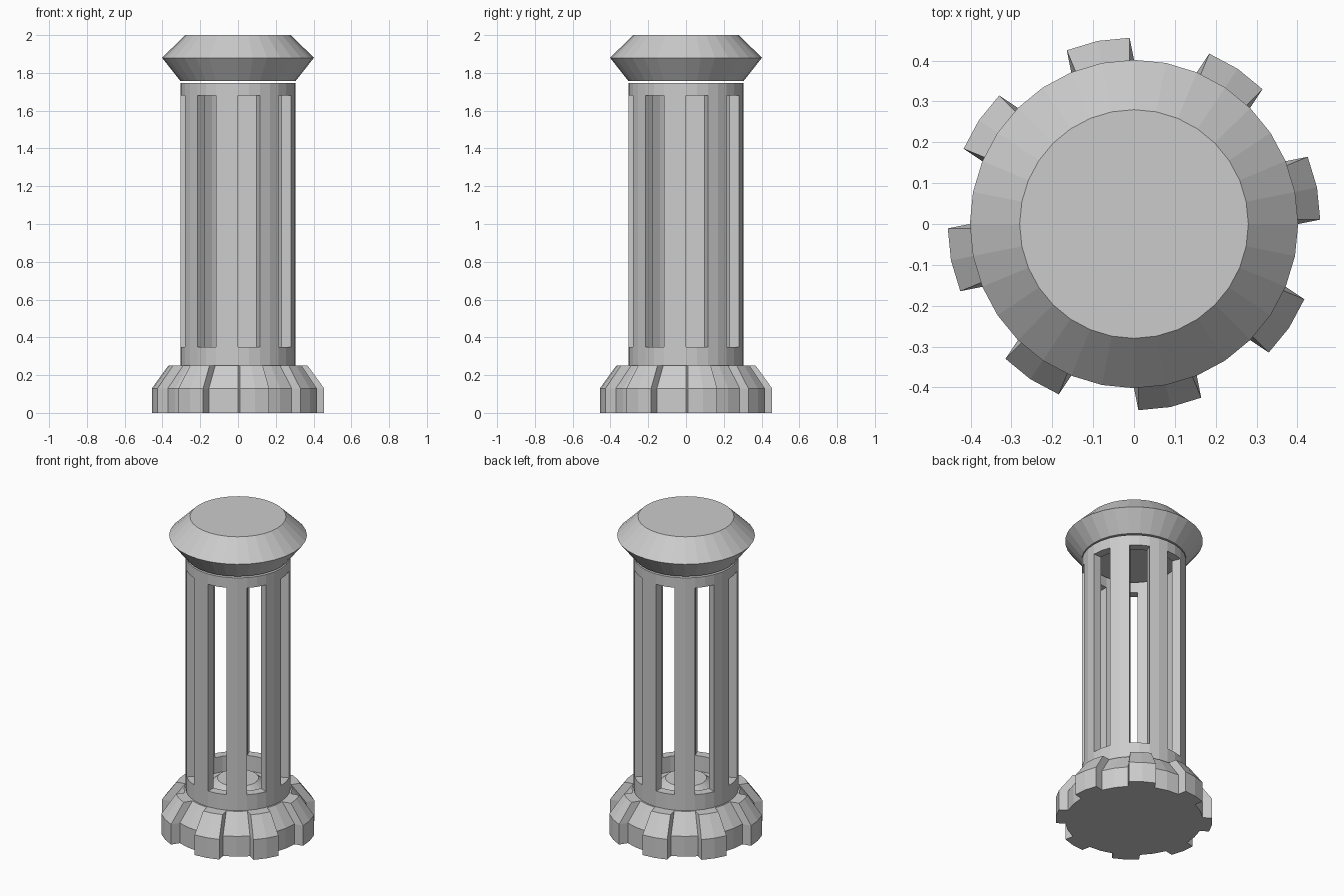
import bpy, bmesh
from math import sin, cos, pi

if "Cube" in bpy.data.objects:
    bpy.data.objects.remove(bpy.data.objects["Cube"])

N = 32                      # sides of every round part
STEP = 2 * pi / N


def finish(name, bm):
    bmesh.ops.remove_doubles(bm, verts=bm.verts, dist=1e-5)
    bmesh.ops.recalc_face_normals(bm, faces=bm.faces)
    me = bpy.data.meshes.new(name)
    bm.to_mesh(me)
    bm.free()
    ob = bpy.data.objects.new(name, me)
    bpy.context.collection.objects.link(ob)
    return ob


def ring(bm, r, z):
    return [bm.verts.new((r * cos(i * STEP), r * sin(i * STEP), z)) for i in range(N)]


def lathe(name, profile):
    """Closed solid of revolution with flat end caps."""
    bm = bmesh.new()
    rings = [ring(bm, r, z) for r, z in profile]
    for a, b in zip(rings, rings[1:]):
        for i in range(N):
            j = (i + 1) % N
            bm.faces.new((a[i], a[j], b[j], b[i]))
    bm.faces.new(rings[0])
    bm.faces.new(rings[-1])
    return finish(name, bm)


# Base body, bevelled at the top
BASE = [(0.402, 0), (0.402, 0.13), (0.315, 0.25)]
lathe("base", BASE)

# Eight teeth: two-segment patches of the base pushed straight outward
bm = bmesh.new()
for t in range(8):
    s = t * 4
    mid = (s + 1) * STEP
    dx, dy = 0.055 * cos(mid), 0.055 * sin(mid)
    rows = []
    for r, z in BASE:
        pts = [(r * cos((s + k) * STEP), r * sin((s + k) * STEP)) for k in range(3)]
        inner = [bm.verts.new((x, y, z)) for x, y in pts]
        outer = [bm.verts.new((x + dx, y + dy, z)) for x, y in pts]
        rows.append(inner[:1] + outer + inner[:0:-1])
    for a, b in zip(rows, rows[1:]):
        for k in range(4):
            bm.faces.new((a[k], a[k + 1], b[k + 1], b[k]))
    bm.faces.new(rows[0])
    bm.faces.new(rows[-1])
finish("base_teeth", bm)

# Hollow column with eight tall slots
OUTER, INNER = 0.305, 0.25
bm = bmesh.new()
levels = [ring(bm, OUTER, z) for z in (0.25, 0.35, 1.68, 1.747)]
for row, (a, b) in enumerate(zip(levels, levels[1:])):
    for i in range(N):
        if row == 1 and i % 4 < 2:
            continue        # slot opening
        j = (i + 1) % N
        bm.faces.new((a[i], a[j], b[j], b[i]))
loose = [v for v in bm.verts if not v.link_faces]
bmesh.ops.delete(bm, geom=loose, context='VERTS')
res = bmesh.ops.extrude_face_region(bm, geom=bm.faces[:], use_keep_orig=True)
for v in res["geom"]:
    if isinstance(v, bmesh.types.BMVert):
        v.co.x *= INNER / OUTER
        v.co.y *= INNER / OUTER
finish("slotted_column", bm)

# Low raised seat inside the column
lathe("inner_seat", [(0.20, 0.25), (0.12, 0.32)])

# Double-bevelled cap
lathe("cap", [(0.305, 1.757), (0.402, 1.88), (0.28, 2.0)])
